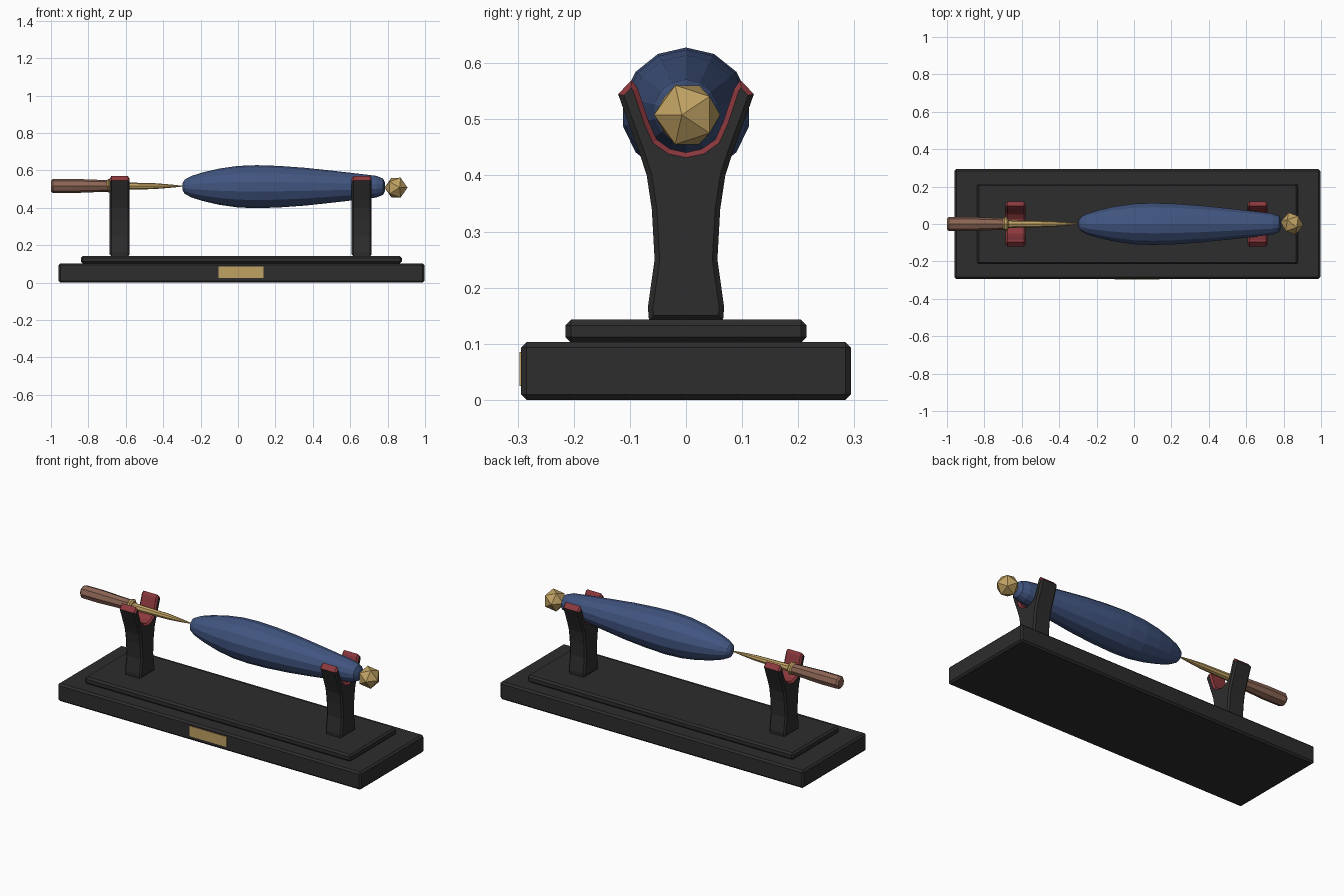
import bpy, bmesh, math
from mathutils import Matrix

cube = bpy.data.objects.get("Cube")
if cube:
    bpy.data.objects.remove(cube, do_unlink=True)


def material(name, rgb):
    m = bpy.data.materials.new(name)
    m.use_nodes = True
    m.diffuse_color = (*rgb, 1)
    bsdf = m.node_tree.nodes["Principled BSDF"]
    bsdf.inputs["Base Color"].default_value = (*rgb, 1)
    bsdf.inputs["Roughness"].default_value = 0.6
    return m


BLACK = material("black wood", (0.026, 0.026, 0.026))
RED = material("red felt", (0.26, 0.04, 0.047))
BLUE = material("blue body", (0.052, 0.09, 0.215))
GOLD = material("gold", (0.53, 0.36, 0.125))
BROWN = material("brown handle", (0.26, 0.13, 0.09))


def finish(bm, name, *mats):
    bmesh.ops.recalc_face_normals(bm, faces=bm.faces)
    mesh = bpy.data.meshes.new(name)
    bm.to_mesh(mesh)
    bm.free()
    for m in mats:
        mesh.materials.append(m)
    obj = bpy.data.objects.new(name, mesh)
    bpy.context.collection.objects.link(obj)
    return obj


def box(name, centre, size, mat, bevel):
    bm = bmesh.new()
    bmesh.ops.create_cube(bm, size=1, matrix=Matrix.Translation(centre) @ Matrix.Diagonal((*size, 1)))
    if bevel:
        bmesh.ops.bevel(bm, geom=bm.edges[:], offset=bevel, segments=1, affect='EDGES')
    return finish(bm, name, mat)


def lathe_x(name, profile, sides, mat, z):
    """Closed faceted solid around the x axis from (x, radius) pairs."""
    bm = bmesh.new()
    rings = []
    for x, r in profile:
        angles = [2 * math.pi * i / sides + math.pi / 2 for i in range(sides)]
        rings.append([bm.verts.new((x, r * math.cos(a), z + r * math.sin(a))) for a in angles])
    for a, b in zip(rings, rings[1:]):
        for i in range(sides):
            j = (i + 1) % sides
            bm.faces.new((a[i], a[j], b[j], b[i]))
    bm.faces.new(rings[0])
    bm.faces.new(rings[-1])
    return finish(bm, name, mat)


# Half outline of a cradle, from the middle of the foot to the middle of the notch
CRADLE = [(0.066, 0.141), (0.068, 0.165), (0.056, 0.25), (0.061, 0.34), (0.07, 0.40),
          (0.083, 0.44), (0.105, 0.50), (0.121, 0.545), (0.097, 0.57), (0.086, 0.555),
          (0.066, 0.495), (0.052, 0.464), (0.028, 0.447)]


def cradle(name, x):
    outline = CRADLE + [(0, 0.441)] + [(-y, z) for y, z in reversed(CRADLE)]
    bm = bmesh.new()
    face = bm.faces.new([bm.verts.new((x - 0.053, y, z)) for y, z in outline])
    new = bmesh.ops.extrude_face_region(bm, geom=[face])["geom"]
    bmesh.ops.translate(bm, vec=(0.106, 0, 0), verts=[v for v in new if isinstance(v, bmesh.types.BMVert)])
    # Soften the rims of the two side faces
    rims = [e for e in bm.edges if abs(e.verts[0].co.x - e.verts[1].co.x) < 0.001]
    bmesh.ops.bevel(bm, geom=rims, offset=0.009, segments=1, affect='EDGES')
    bmesh.ops.recalc_face_normals(bm, faces=bm.faces)
    # Felt lines the upward faces of the notch and tips
    for f in bm.faces:
        f.material_index = int(f.normal.z > 0.15 and f.calc_center_median().z > 0.42)
    return finish(bm, name, BLACK, RED)


# Stepped base with a blank plaque
box("base", (0.018, 0, 0.0515), (1.956, 0.588, 0.103), BLACK, 0.01)
box("base_step", (0.018, 0, 0.1225), (1.715, 0.43, 0.041), BLACK, 0.01)
box("plaque", (0.015, -0.294, 0.055), (0.24, 0.006, 0.06), GOLD, 0)

cradle("left_cradle", 0.661)
cradle("right_cradle", -0.633)

# Blue tapered body
lathe_x("body", [(-0.297, 0.018), (-0.285, 0.038), (-0.25, 0.057), (-0.19, 0.076), (-0.1, 0.097),
                 (0, 0.111), (0.1, 0.115), (0.22, 0.111), (0.36, 0.101), (0.5, 0.086),
                 (0.64, 0.07), (0.74, 0.058), (0.775, 0.044), (0.787, 0.02)], 14, BLUE, 0.513)

# Gold spike and collar
lathe_x("spike", [(-0.7, 0.022), (-0.58, 0.019), (-0.45, 0.016), (-0.36, 0.009), (-0.295, 0.002)],
        8, GOLD, 0.516)
lathe_x("collar", [(-0.7, 0.03), (-0.692, 0.037), (-0.68, 0.037), (-0.672, 0.026)], 8, GOLD, 0.518)

# Brown handle
lathe_x("handle", [(-1.0, 0.028), (-0.99, 0.037), (-0.88, 0.038), (-0.78, 0.034), (-0.693, 0.031)],
        8, BROWN, 0.517)

# Faceted gold end knob
bm = bmesh.new()
bmesh.ops.create_icosphere(bm, subdivisions=1, radius=0.062,
                           matrix=Matrix.Translation((0.845, 0.002, 0.508))
                           @ Matrix.Rotation(math.radians(25), 4, 'Y')
                           @ Matrix.Rotation(math.radians(20), 4, 'X'))
finish(bm, "end_knob", GOLD)
